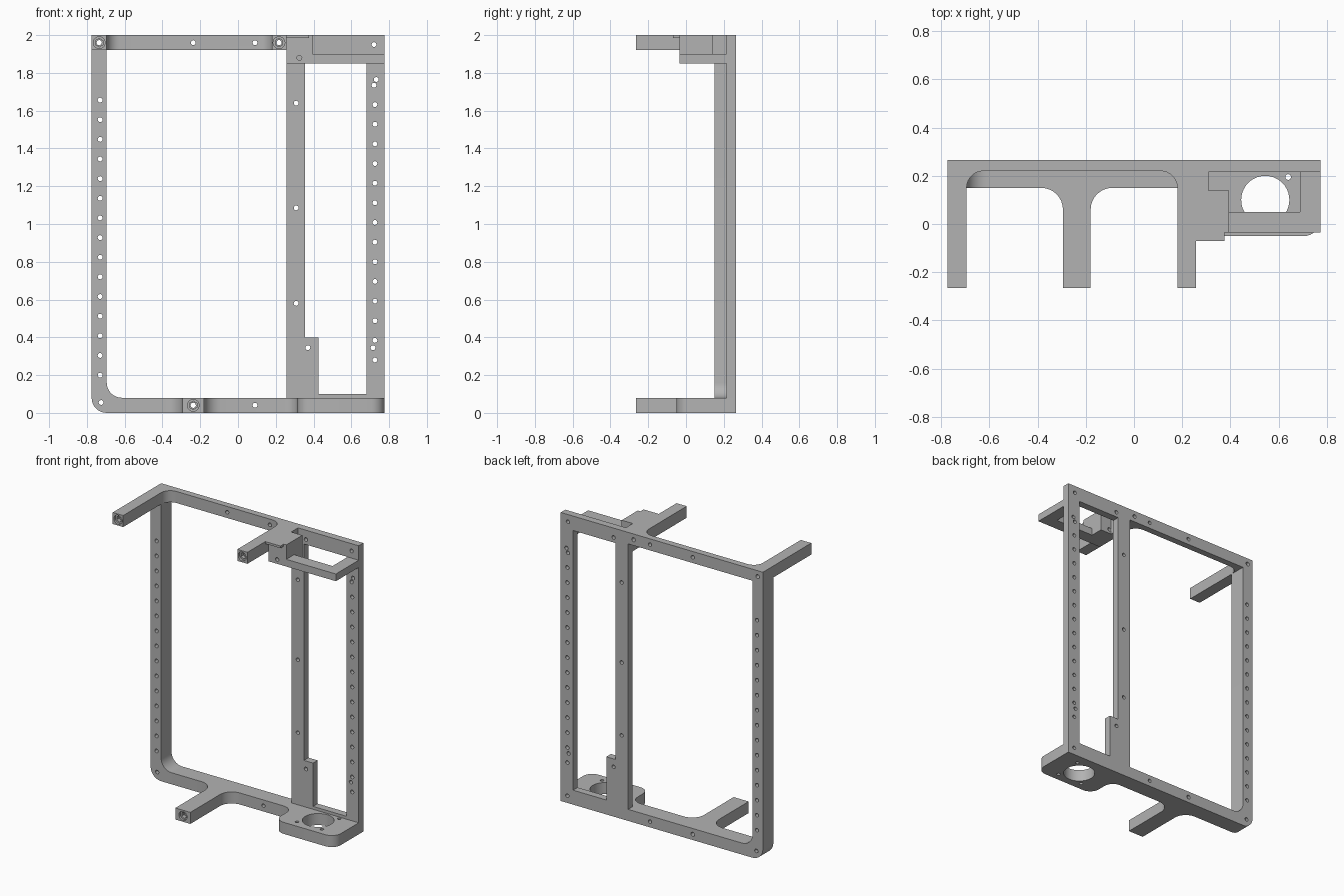
import bpy, bmesh
from math import cos, sin, pi, radians
from mathutils import Vector, Matrix

cube = bpy.data.objects.get("Cube")
if cube:
    bpy.data.objects.remove(cube, do_unlink=True)

grey = bpy.data.materials.new("plain grey")
grey.use_nodes = True
tone = (0.45, 0.45, 0.45, 1)
grey.diffuse_color = tone
grey.node_tree.nodes["Principled BSDF"].inputs["Base Color"].default_value = tone

BACK, WALL, DEEP, FRONT = 0.265, 0.215, 0.15, -0.265
SIDE, BAR = 0.775, 0.08


def rounded(points, steps=8):
    """Replace right-angle corners that carry a radius with arcs."""
    out = []
    for i, p in enumerate(points):
        here = Vector(p[:2])
        if len(p) == 2:
            out.append(here)
            continue
        u = (Vector(points[i - 1][:2]) - here).normalized()
        v = (Vector(points[(i + 1) % len(points)][:2]) - here).normalized()
        for k in range(steps + 1):
            t = pi / 2 * k / steps
            out.append(here + p[2] * (u * (1 - sin(t)) + v * (1 - cos(t))))
    return out


def make_object(name, bm):
    bmesh.ops.recalc_face_normals(bm, faces=bm.faces)
    mesh = bpy.data.meshes.new(name)
    bm.to_mesh(mesh)
    bm.free()
    mesh.materials.append(grey)
    obj = bpy.data.objects.new(name, mesh)
    bpy.context.collection.objects.link(obj)
    return obj


parts = []


def prism(name, points, lo, hi, upright=False):
    """Extrude a plan outline along z, or an upright outline along y."""
    bm = bmesh.new()
    place = (lambda p, d: (p.x, d, p.y)) if upright else (lambda p, d: (p.x, p.y, d))
    face = bm.faces.new([bm.verts.new(place(p, lo)) for p in rounded(points)])
    new = bmesh.ops.extrude_face_region(bm, geom=[face])["geom"]
    shift = Vector((0, hi - lo, 0)) if upright else Vector((0, 0, hi - lo))
    bmesh.ops.translate(bm, vec=shift, verts=[g for g in new if isinstance(g, bmesh.types.BMVert)])
    parts.append(make_object(name, bm))


def rect(x0, x1, a0, a1):
    return [(x0, a0), (x1, a0), (x1, a1), (x0, a1)]


# Left post with the rounded lower corner
prism("left_post", [(-SIDE, 2 - BAR), (-SIDE, 0, 0.08), (-0.61, 0), (-0.61, BAR),
                    (-0.695, BAR, 0.08), (-0.695, 2 - BAR)], DEEP, BACK, True)

# Top rail with two forward arms
prism("top_rail", [(-SIDE, BACK), (-SIDE, FRONT), (-0.695, FRONT), (-0.695, 0.22, 0.07),
                   (0.18, 0.22, 0.07), (0.18, FRONT), (0.258, FRONT), (0.258, BACK)], 2 - BAR, 2)

# Bottom rail with a forward arm and the round-cornered pad
prism("bottom_rail", [(-0.61, BACK), (-0.61, DEEP), (-0.295, DEEP, 0.09), (-0.295, FRONT),
                      (-0.18, FRONT), (-0.18, DEEP, 0.09), (0.315, DEEP, 0.07),
                      (0.315, -0.05, 0.07), (SIDE, -0.05, 0.07), (SIDE, BACK)], 0, BAR)

# Narrow right-hand bay of the frame
prism("center_post", [(0.258, BAR), (0.425, BAR), (0.425, 0.4), (0.355, 0.4),
                      (0.355, 1.9), (0.258, 1.9)], WALL, BACK, True)
prism("right_post", rect(0.68, SIDE, BAR, 1.9), WALL, BACK, True)
prism("bay_top", rect(0.258, SIDE, 1.9, 2), WALL, BACK, True)
prism("bay_sill", rect(0.425, 0.68, BAR, 0.1), WALL, BACK, True)

# Upper mount: block, thin lip and open bracket
prism("mount_block", [(0.258, -0.035), (0.395, -0.035), (0.395, 0.14), (0.31, 0.14),
                      (0.31, WALL), (0.258, WALL)], 1.85, 2)
prism("mount_lip", rect(0.258, 0.375, -0.07, -0.035), 1.985, 2)
prism("mount_bracket", [(0.395, -0.035), (SIDE, -0.035), (SIDE, WALL), (0.69, WALL),
                        (0.69, 0.05), (0.395, 0.05)], 1.85, 1.9)

# Hole cutters
holes = bmesh.new()


def drill(x, z, r=0.013, y0=-0.4, y1=0.4, sides=12):
    m = Matrix.Translation((x, (y0 + y1) / 2, z)) @ Matrix.Rotation(pi / 2, 4, "X")
    bmesh.ops.create_cone(holes, cap_ends=True, segments=sides, radius1=r, radius2=r,
                          depth=y1 - y0, matrix=m)


def drill_down(x, y, r, sides):
    bmesh.ops.create_cone(holes, cap_ends=True, segments=sides, radius1=r, radius2=r,
                          depth=0.4, matrix=Matrix.Translation((x, y, 0)))


for i in range(15):
    drill(-0.73, 0.2 + 0.104 * i)
for i in range(14):
    drill(0.725, 0.28 + 0.104 * i)
for x, z in [(-0.725, 0.055), (0.715, 0.345), (0.72, 1.735), (0.732, 1.765), (0.72, 1.95),
             (0.308, 1.64), (0.308, 1.085), (0.308, 0.58), (0.37, 0.345),
             (-0.237, 1.96), (0.09, 1.96), (0.09, 0.04)]:
    drill(x, z)
drill(0.325, 1.88, y1=0.18)
drill(0.37, 1.935, y0=0.18)
drill(0.725, 0.05, y0=0.2)

# Arm ends: through bore, hexagonal pocket and counterbore
for x, z in [(-0.735, 1.96), (0.217, 1.96), (-0.237, 0.04)]:
    drill(x, z, 0.014)
    drill(x, z, 0.022, y1=FRONT + 0.04, sides=6)
    drill(x, z, 0.031, y1=FRONT + 0.015, sides=20)

# Pad: large opening and fixing holes
drill_down(0.545, 0.1, 0.1, 40)
for dx, dy in [(1, 1), (1, -1), (-1, -1)]:
    drill_down(0.545 + 0.095 * dx, 0.1 + 0.095 * dy, 0.012, 12)

cutter = make_object("hole_cutter", holes)
cutter.hide_render = True

# Cut every part, then drop the cutter
for obj in parts:
    mod = obj.modifiers.new("holes", "BOOLEAN")
    mod.operation, mod.solver, mod.object = "DIFFERENCE", "EXACT", cutter
    mod.use_self = True
graph = bpy.context.evaluated_depsgraph_get()
graph.update()
cut = [bpy.data.meshes.new_from_object(o.evaluated_get(graph)) for o in parts]
for obj, mesh in zip(parts, cut):
    obj.modifiers.clear()
    obj.data = mesh
bpy.data.objects.remove(cutter, do_unlink=True)

bpy.ops.object.select_all(action="DESELECT")
for obj in parts:
    obj.select_set(True)
bpy.context.view_layer.objects.active = parts[0]
bpy.ops.object.shade_smooth_by_angle(angle=radians(35))
